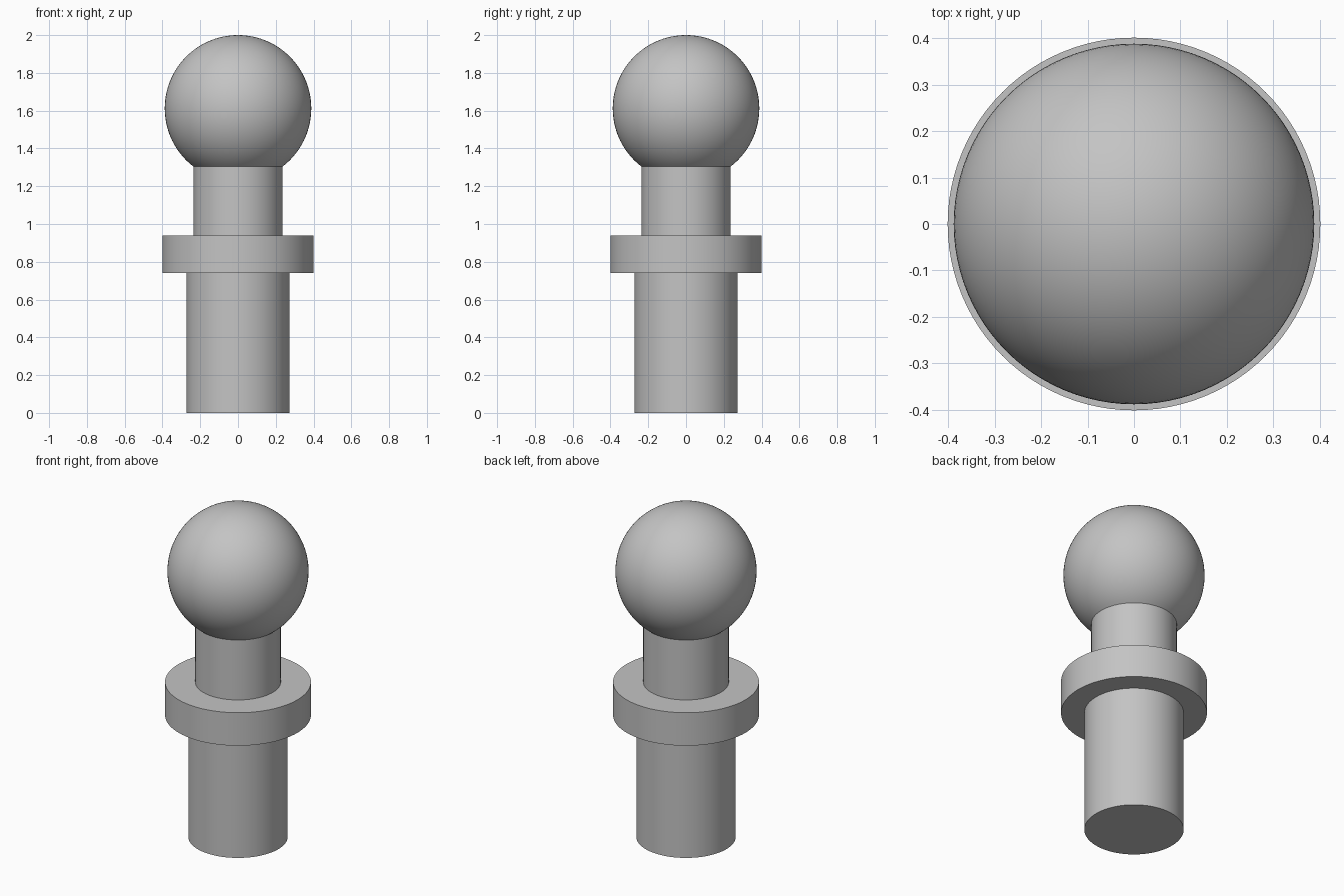
import bpy
import bmesh
from math import sin, cos, pi, asin, radians

SEGMENTS = 96

cube = bpy.data.objects.get("Cube")
if cube:
    bpy.data.objects.remove(cube, do_unlink=True)

# Single metal colour
steel = bpy.data.materials.new("plain grey metal")
steel.use_nodes = True
grey = (0.55, 0.55, 0.55, 1)
steel.diffuse_color = grey
steel.node_tree.nodes["Principled BSDF"].inputs["Base Color"].default_value = grey


def lathe(name, profile):
    """Turn a (radius, height) profile, listed bottom to top, around z."""
    bm = bmesh.new()
    rings = []
    for r, z in profile:
        if r < 1e-5:
            rings.append([bm.verts.new((0, 0, z))] * SEGMENTS)
        else:
            angles = [2 * pi * i / SEGMENTS for i in range(SEGMENTS)]
            rings.append([bm.verts.new((r * cos(a), r * sin(a), z)) for a in angles])
    for low, high in zip(rings, rings[1:]):
        for i in range(SEGMENTS):
            j = (i + 1) % SEGMENTS
            corners = [low[i], low[j], high[j], high[i]]
            bm.faces.new(list(dict.fromkeys(corners)))
    mesh = bpy.data.meshes.new(name)
    bm.to_mesh(mesh)
    bm.free()
    mesh.materials.append(steel)
    obj = bpy.data.objects.new(name, mesh)
    bpy.context.collection.objects.link(obj)
    bpy.ops.object.select_all(action="DESELECT")
    obj.select_set(True)
    bpy.context.view_layer.objects.active = obj
    bpy.ops.object.shade_smooth_by_angle(angle=radians(30))
    return obj


shank_r, collar_r, neck_r, ball_r = 0.273, 0.401, 0.235, 0.388
collar_low, collar_top = 0.74, 0.94
ball_z = 2 - ball_r

# Ball arc starts where the neck meets it
start = -pi / 2 + asin(neck_r / ball_r)
STEPS = 48
tilts = [start + (pi / 2 - start) * i / STEPS for i in range(STEPS + 1)]
ball_profile = [(ball_r * cos(t), ball_z + ball_r * sin(t)) for t in tilts]

# Parts from bottom to top, meeting edge to edge
lathe("shank", [(0, 0), (shank_r, 0), (shank_r, collar_low)])
lathe("collar", [(shank_r, collar_low), (collar_r, collar_low),
                 (collar_r, collar_top), (neck_r, collar_top)])
lathe("neck", [(neck_r, collar_top), ball_profile[0]])
lathe("ball", ball_profile)
